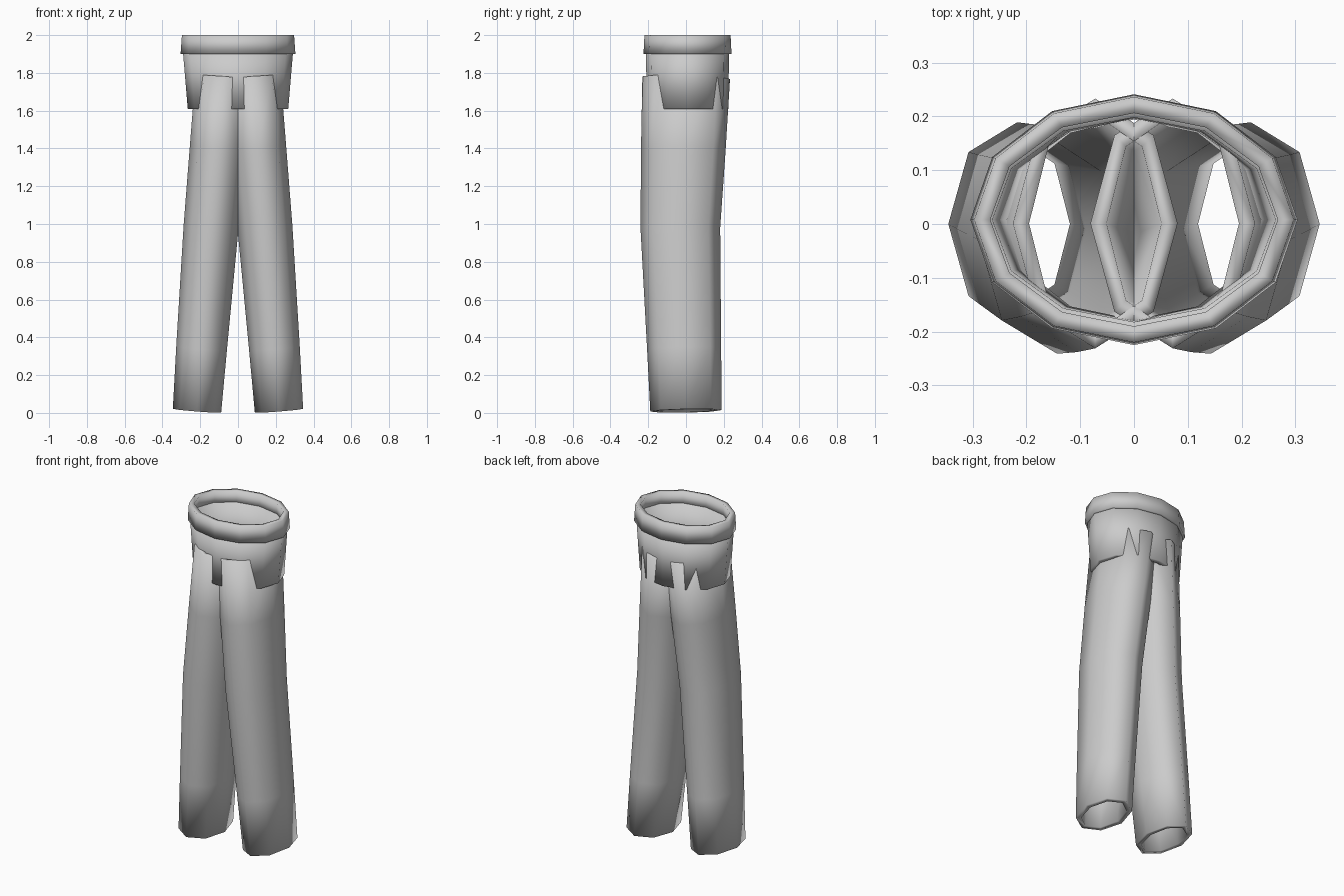
import bpy, math

if "Cube" in bpy.data.objects:
    bpy.data.objects.remove(bpy.data.objects["Cube"])

cloth = bpy.data.materials.new("light_grey_cloth")
cloth.diffuse_color = (0.6, 0.6, 0.6, 1)
cloth.use_nodes = True
cloth.node_tree.nodes["Principled BSDF"].inputs["Base Color"].default_value = cloth.diffuse_color
WALL = 0.03


def tube(name, rings, sides):
    """Open-ended hollow tube. Ring: cx, cy, cz, rx, ry, x tilt, y tilt."""
    verts, faces = [], []
    inner = [(x, y, z, rx - WALL, ry - WALL, tx, ty) for x, y, z, rx, ry, tx, ty in rings]
    loops = rings + inner[::-1]
    for x, y, z, rx, ry, tx, ty in loops:
        for i in range(sides):
            a = 2 * math.pi * i / sides
            dx, dy = rx * math.cos(a), ry * math.sin(a)
            verts.append((x + dx, y + dy, z + tx * dx + ty * dy))
    n = len(loops)
    for r in range(n):
        s = (r + 1) % n
        for i in range(sides):
            j = (i + 1) % sides
            faces.append((r * sides + i, r * sides + j, s * sides + j, s * sides + i))
    mesh = bpy.data.meshes.new(name)
    mesh.from_pydata(verts, [], faces)
    mesh.materials.append(cloth)
    mesh.shade_smooth()
    obj = bpy.data.objects.new(name, mesh)
    bpy.context.collection.objects.link(obj)
    return obj


# Legs: tilted eight-sided tubes that lean together and overlap at the hips
for side, label in ((1, "right"), (-1, "left")):
    rings = [
        (0.217, 0.0, 0.011, 0.128, 0.189, 0.08, 0.02),
        (0.193, -0.01, 0.34, 0.134, 0.196, 0.08, 0.02),
        (0.143, -0.03, 0.98, 0.145, 0.211, 0.08, 0.0),
        (0.106, -0.014, 1.4, 0.149, 0.224, 0.08, -0.02),
        (0.072, 0.001, 1.775, 0.153, 0.232, 0.08, -0.03),
    ]
    leg = tube(label + "_leg", rings, 8)
    if side < 0:
        for v in leg.data.vertices:
            v.co.x = -v.co.x
        leg.data.flip_normals()

# Hip section: twelve-sided, flaring slightly upward
tube("hips", [
    (0, 0.008, 1.61, 0.266, 0.216, 0, 0),
    (0, 0.008, 1.93, 0.293, 0.22, 0, 0),
], 12)

# Waistband
tube("waistband", [
    (0, 0.008, 1.90, 0.304, 0.233, 0, 0),
    (0, 0.008, 2.00, 0.297, 0.228, 0, 0),
], 12)
